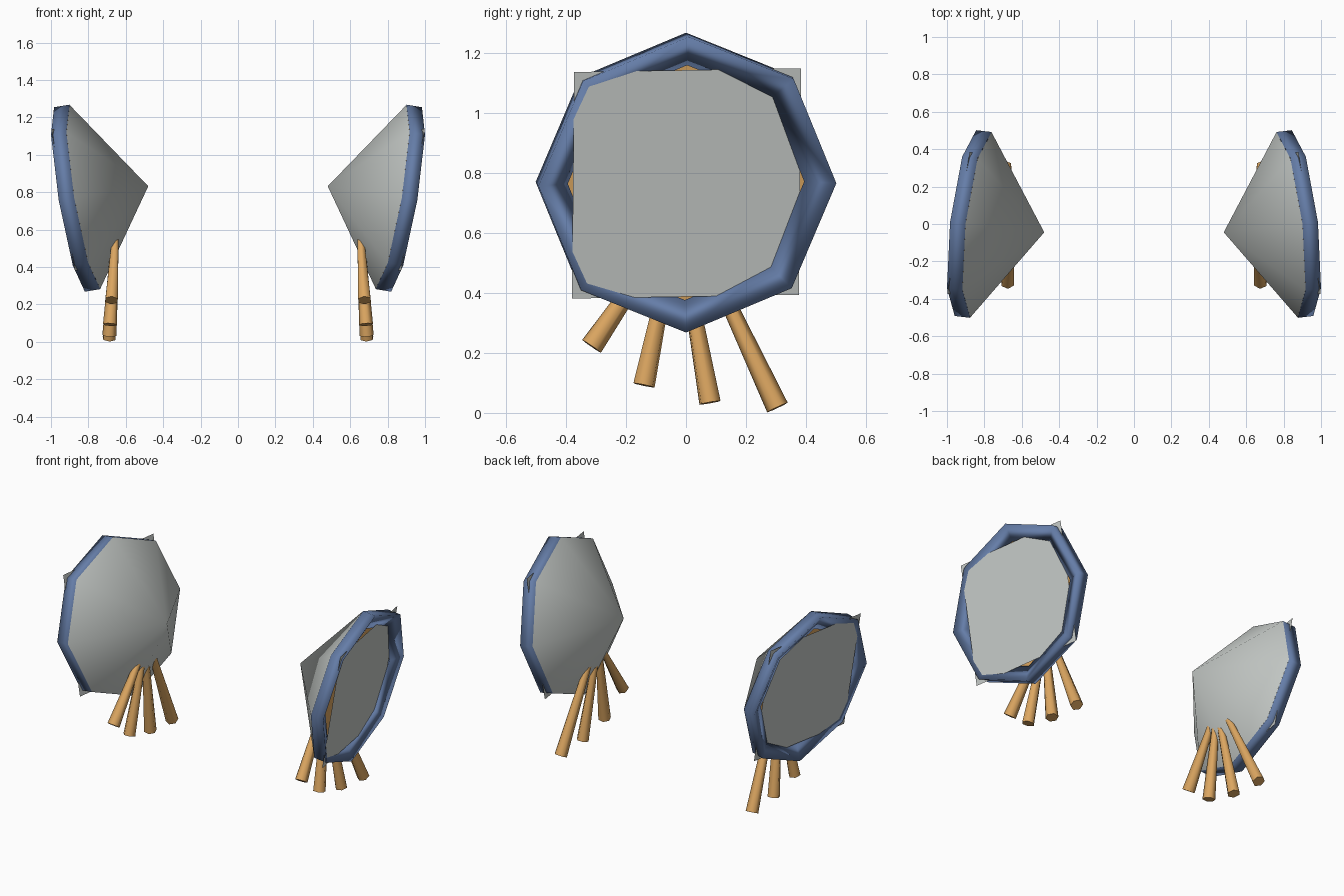
import bpy, math
from mathutils import Vector, Matrix

if "Cube" in bpy.data.objects:
    bpy.data.objects.remove(bpy.data.objects["Cube"])


def material(name, rgb):
    m = bpy.data.materials.new(name)
    m.diffuse_color = (*rgb, 1)
    m.use_nodes = True
    m.node_tree.nodes["Principled BSDF"].inputs["Base Color"].default_value = m.diffuse_color
    return m


GREY = material("pale grey", (0.56, 0.59, 0.57))
BLUE = material("slate blue", (0.13, 0.205, 0.39))
ORANGE = material("warm tan", (0.72, 0.385, 0.12))

# Tilted frame of each shield: local x is the outward axis
AXIS = Vector((1, 0.117, -0.168)).normalized()
FRAME = (Matrix.Translation((0.86, 0, 0.768))
         @ Vector((1, 0, 0)).rotation_difference(AXIS).to_matrix().to_4x4())
SIDES = 8


def ring(radius, d, n=SIDES):
    return [(d, radius * math.sin(2 * math.pi * i / n),
             radius * math.cos(2 * math.pi * i / n)) for i in range(n)]


def add(name, verts, faces, mat, matrix, smooth_angle=None):
    """Make the part and its mirror image on the other side."""
    for side in (1, -1):
        me = bpy.data.meshes.new(name)
        me.from_pydata(verts, [], faces)
        me.transform(matrix)
        if side < 0:
            me.transform(Matrix.Diagonal((-1, 1, 1, 1)))
            me.flip_normals()
        me.materials.append(mat)
        me.update()
        ob = bpy.data.objects.new(name + ("_right" if side > 0 else "_left"), me)
        bpy.context.collection.objects.link(ob)
        if smooth_angle:
            bpy.ops.object.select_all(action='DESELECT')
            ob.select_set(True)
            bpy.context.view_layer.objects.active = ob
            bpy.ops.object.shade_smooth_by_angle(angle=math.radians(smooth_angle))


def bridge(a, b, n=SIDES):
    return [(a + i, a + (i + 1) % n, b + (i + 1) % n, b + i) for i in range(n)]


# Cone pointing inward
add("cone", ring(0.499, -0.042) + [(-0.388, 0, 0)],
    [(i, (i + 1) % SIDES, SIDES) for i in range(SIDES)], GREY, FRAME, 80)

# Octagonal rim with a triangular section
rim = ring(0.5, -0.042) + ring(0.5, 0.042) + ring(0.397, 0)
add("rim", rim, bridge(8, 0) + bridge(16, 8) + bridge(0, 16), BLUE, FRAME, 180)

# Backing disc just inside the rim
add("backing_disc", ring(0.43, -0.02), [tuple(reversed(range(SIDES)))], ORANGE, FRAME)

# Square face panel, slightly tilted so it cuts into the rim
H = 0.383
panel = [(0.016 - 0.042 * y, y, z) for y, z in ((-H, -H), (H, -H), (H, H), (-H, H))]
add("face_panel", panel, [(0, 1, 2, 3)], GREY, FRAME)

# Four fanned strands, thicker at the lower end: (top y, z), (bottom y, z)
STRANDS = [((-0.09, 0.55), (-0.315, 0.222)),
           ((-0.045, 0.55), (-0.14, 0.092)),
           ((-0.012, 0.55), (0.08, 0.034)),
           ((0.055, 0.55), (0.305, 0.018))]
N = 6
for k, (top, low) in enumerate(STRANDS):
    a = Vector((0.69 - 0.06 * top[1], *top))
    b = Vector((0.69 - 0.06 * low[1], *low))
    rot = Vector((1, 0, 0)).rotation_difference(b - a).to_matrix().to_4x4()
    verts = ring(0.02, 0, N) + ring(0.038, (b - a).length, N)
    faces = bridge(N, 0, N) + [tuple(range(N)), tuple(reversed(range(N, 2 * N)))]
    add("strand_%d" % (k + 1), verts, faces, ORANGE, Matrix.Translation(a) @ rot, 65)

# Make every closed part face outward
for ob in bpy.data.objects:
    if ob.name.startswith(("rim", "strand")):
        bpy.context.view_layer.objects.active = ob
        bpy.ops.object.mode_set(mode='EDIT')
        bpy.ops.mesh.select_all(action='SELECT')
        bpy.ops.mesh.normals_make_consistent(inside=False)
        bpy.ops.object.mode_set(mode='OBJECT')
